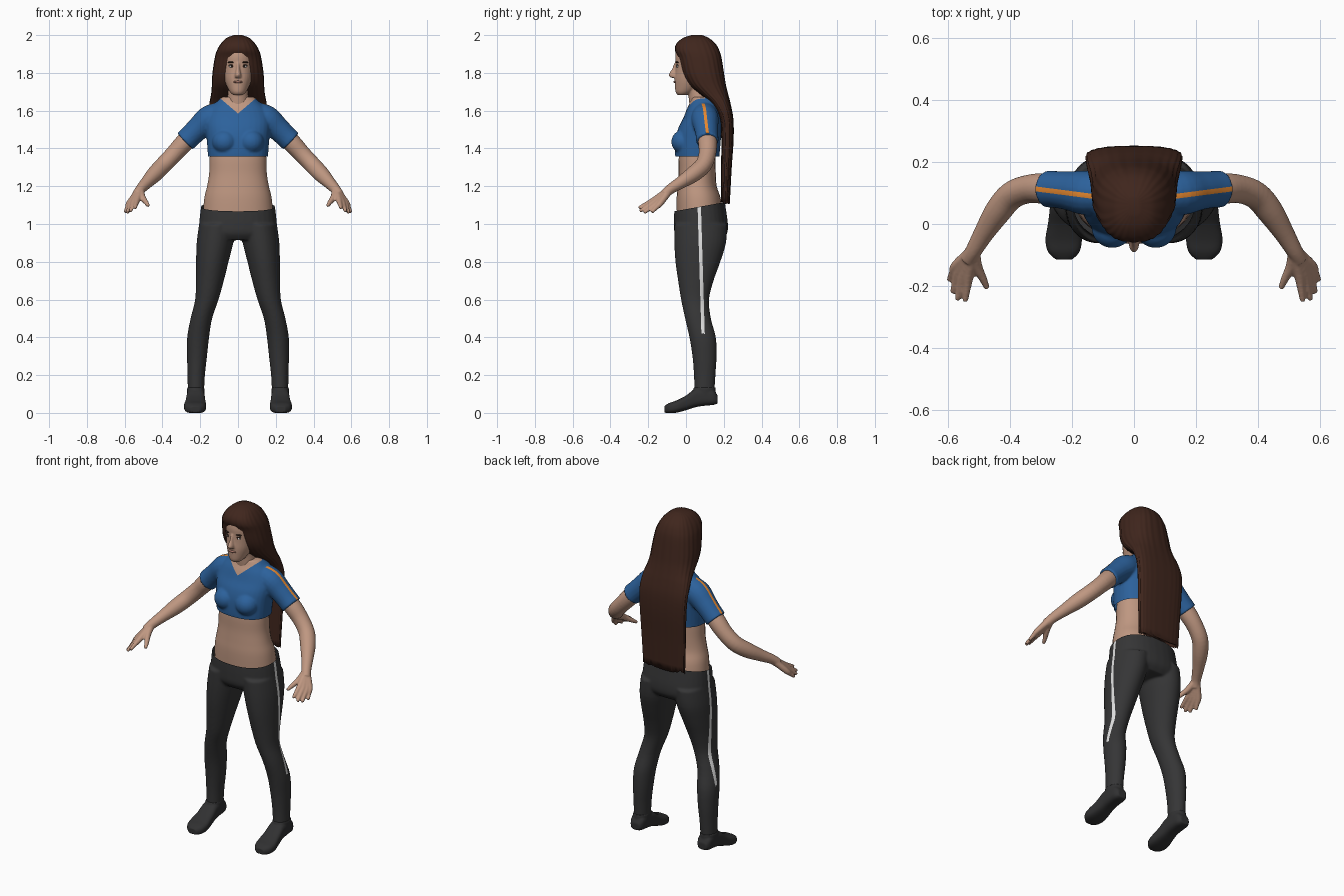
import bpy, bmesh, math, random
from mathutils import Vector, Matrix

random.seed(4)
cube = bpy.data.objects.get("Cube")
if cube:
    bpy.data.objects.remove(cube, do_unlink=True)


def material(name, *rgb):
    m = bpy.data.materials.new(name)
    m.use_nodes = True
    m.diffuse_color = (*rgb, 1)
    node = next(n for n in m.node_tree.nodes if n.type == 'BSDF_PRINCIPLED')
    node.inputs["Base Color"].default_value = (*rgb, 1)
    return m


SKIN = material("skin", .52, .31, .22)
HAIR = material("brown_hair", .05, .019, .012)
BLUE = material("blue_cloth", .025, .12, .33)
ORANGE = material("orange_trim", .8, .25, .03)
PANTS = material("charcoal_cloth", .036, .036, .037)
WHITE = material("white_trim", .75, .75, .75)
SHOE = material("shoe_black", .03, .03, .031)
LIPS = material("lips", .36, .17, .13)
DARK = material("dark_brow", .03, .015, .01)


def spline(rows, sub=4):
    """Smoothly interpolate rows of numbers."""
    out = []
    for i in range(len(rows) - 1):
        a, b, c, d = (rows[max(i - 1, 0)], rows[i], rows[i + 1],
                      rows[min(i + 2, len(rows) - 1)])
        for k in range(sub):
            t = k / sub
            out.append([q + .5 * t * (r - p + t * (2 * p - 5 * q + 4 * r - s
                        + t * (3 * (q - r) + s - p))) for p, q, r, s in zip(a, b, c, d)])
    return out + [list(rows[-1])]


def loft(bm, frames, n=32, power=2, ripple=0):
    """Skin superellipse rings given as (centre, u, v)."""
    rings = []
    for c, u, v in frames:
        ring = []
        for i in range(n):
            a = 2 * math.pi * (i + .5) / n
            ca, sa = math.cos(a), math.sin(a)
            e = 2 / power
            k = 1 + ripple * math.cos(a * n / 4)
            ring.append(bm.verts.new(c + u * k * math.copysign(abs(ca) ** e, ca)
                                     + v * k * math.copysign(abs(sa) ** e, sa)))
        rings.append(ring)
    for r, s in zip(rings, rings[1:]):
        for i in range(n):
            j = (i + 1) % n
            bm.faces.new((r[i], r[j], s[j], s[i]))
    bm.faces.new(rings[0][::-1])
    bm.faces.new(rings[-1])


def stack(bm, rows, side=1, **kw):
    """Horizontal rings: z, centre x, half width, front y, back y."""
    loft(bm, [(Vector((side * x, (f + b) / 2, z)), Vector((w, 0, 0)),
               Vector((0, (b - f) / 2, 0))) for z, x, w, f, b in spline(rows)], **kw)


def tube(bm, rows, side=1, n=20):
    """Round limb along a path: x, y, z, radius."""
    pts = spline(rows)
    pos = [Vector((side * p[0], p[1], p[2])) for p in pts]
    frames = []
    for i, p in enumerate(pts):
        t = (pos[min(i + 1, len(pos) - 1)] - pos[max(i - 1, 0)]).normalized()
        u = t.cross(Vector((0, 0, 1))).normalized()
        frames.append((pos[i], u * p[3], t.cross(u) * p[3]))
    loft(bm, frames, n=n)


def ball(bm, centre, scale):
    bmesh.ops.create_uvsphere(bm, u_segments=20, v_segments=12, radius=1,
                              matrix=Matrix.Translation(centre) @ Matrix.Diagonal((*scale, 1)))


def cut(bm, co, no, **kw):
    bmesh.ops.bisect_plane(bm, geom=bm.verts[:] + bm.edges[:] + bm.faces[:], dist=1e-5,
                           plane_co=co, plane_no=no, **kw)


def finish(name, bm, mats, voxel=0, smooth=3, cuts=None, rule=None):
    """Make the object; optionally fuse its parts, then cut and colour it."""
    bmesh.ops.recalc_face_normals(bm, faces=bm.faces[:])
    me = bpy.data.meshes.new(name)
    bm.to_mesh(me)
    bm.free()
    ob = bpy.data.objects.new(name, me)
    bpy.context.scene.collection.objects.link(ob)
    if voxel:
        mod = ob.modifiers.new("fuse", 'REMESH')
        mod.mode = 'VOXEL'
        mod.voxel_size = voxel
        mod = ob.modifiers.new("soften", 'SMOOTH')
        mod.factor = .5
        mod.iterations = smooth
        dg = bpy.context.evaluated_depsgraph_get()
        me = bpy.data.meshes.new_from_object(ob.evaluated_get(dg))
        ob.modifiers.clear()
        ob.data = me
    if cuts:
        b = bmesh.new()
        b.from_mesh(me)
        for co, no, kw in cuts:
            cut(b, co, no, **kw)
        b.to_mesh(me)
        b.free()
    me.materials.clear()
    for m in mats:
        me.materials.append(m)
    for p in me.polygons:
        p.use_smooth = True
        p.material_index = rule(p.center, p.normal) if rule else 0
    return ob


# Bare midriff
bm = bmesh.new()
stack(bm, [(1.46, 0, .14, -.02, .15), (1.36, 0, .15, -.038, .155), (1.27, 0, .153, -.04, .158),
           (1.2, 0, .164, -.045, .163), (1.13, 0, .18, -.05, .185), (1.0, 0, .19, -.048, .2)], power=2.2)
finish("midriff", bm, [SKIN])

# Cropped shirt with sleeves, V neck and shoulder trim
bm = bmesh.new()
stack(bm, [(1.33, 0, .157, -.052, .175), (1.37, 0, .16, -.058, .178), (1.45, 0, .166, -.055, .185),
           (1.51, 0, .172, -.04, .188), (1.56, 0, .172, -.015, .188), (1.61, 0, .15, .005, .182),
           (1.645, 0, .115, .022, .17), (1.672, 0, .085, .03, .15)], power=2.3)
for s in (1, -1):
    tube(bm, [(.06, .1, 1.6, .055), (.145, .1, 1.56, .072), (.205, .107, 1.51, .064),
              (.245, .111, 1.472, .06), (.28, .113, 1.438, .06)], s)
    ball(bm, (s * .07, -.01, 1.435), (.068, .068, .065))


def shirt_rule(c, n):
    if c.y < .1 and c.z > 1.585 + abs(c.x) * .85:
        return 1
    if n.z > .1 and abs(c.x) > .13 and abs(c.y - .13 * abs(c.x) - .072) < .008:
        return 2
    return 0


cuts = [((0, 0, 1.357), (0, 0, 1), {"clear_inner": True})]
for s in (1, -1):
    cuts.append(((0, 0, 1.585), (-.85 * s, 0, 1), {}))
    cuts += [((0, .072 + w, 0), (-.13 * s, 1, 0), {}) for w in (-.008, .008)]
finish("shirt", bm, [BLUE, SKIN, ORANGE], .0065, 4, cuts, shirt_rule)

# Arms and hands
bm = bmesh.new()
wrist = (.517, -.085, 1.183)
for s in (1, -1):
    tube(bm, [(.2, .108, 1.515, .045), (.28, .114, 1.435, .05), (.34, .113, 1.37, .046),
              (.395, .092, 1.312, .045), (.44, .04, 1.265, .043), (.485, -.03, 1.218, .033),
              (*wrist, .027), (.535, -.115, 1.155, .026)], s)
    for knuckle, tip in [((.534, -.168, 1.127), (.545, -.25, 1.085)),
                         ((.55, -.163, 1.118), (.57, -.245, 1.068)),
                         ((.564, -.15, 1.112), (.586, -.222, 1.06)),
                         ((.574, -.134, 1.112), (.597, -.182, 1.062))]:
        k, t = Vector(knuckle), Vector(tip)
        tube(bm, [(*wrist, .021), (*k, .017), (*k.lerp(t, .5), .0125), (*t, .009)], s, 12)
    tube(bm, [(*wrist, .02), (.508, -.135, 1.145, .018), (.487, -.178, 1.115, .013),
              (.474, -.208, 1.096, .009)], s, 12)
finish("arms", bm, [SKIN], .005, 3)

# Trousers with side stripes and a sloped waistband
bm = bmesh.new()
stack(bm, [(1.15, 0, .186, -.055, .2), (1.07, 0, .199, -.062, .213), (1.0, 0, .206, -.064, .222),
           (.95, 0, .208, -.06, .218), (.915, 0, .19, -.035, .19)], power=2.3)
for s in (1, -1):
    stack(bm, [(1.0, .108, .098, -.062, .218), (.9, .122, .097, -.062, .212), (.8, .136, .086, -.056, .182),
               (.7, .149, .074, -.042, .146), (.6, .165, .062, -.026, .122), (.5, .194, .057, -.005, .132),
               (.4, .211, .058, .018, .158), (.3, .217, .053, .034, .162), (.2, .221, .046, .042, .156),
               (.1, .223, .043, .045, .15)], s)
cuts = [((0, .075, 1.092), (0, -.18, 1), {"clear_outer": True})]
cuts += [((0, .103 + w, 0), (0, 1, .03), {}) for w in (-.009, .009)]
finish("trousers", bm, [PANTS, WHITE], .007, 5, cuts,
       lambda c, n: int(c.x * n.x > 0 and abs(n.x) > .5 and c.z > .42
                        and abs(c.y + .03 * c.z - .103) < .009))

# Shoes with raised heels
bm = bmesh.new()
for s in (1, -1):
    foot = spline([(.168, .224, .028, .05, .09), (.145, .224, .042, .042, .122), (.1, .224, .046, .038, .135),
                   (.05, .224, .048, .03, .128), (0, .225, .053, .014, .092), (-.05, .227, .059, .001, .066),
                   (-.09, .227, .051, -.002, .052), (-.115, .226, .026, .002, .036)])
    loft(bm, [(Vector((s * x, y, (b + t) / 2)), Vector((w, 0, 0)), Vector((0, 0, (t - b) / 2)))
              for y, x, w, b, t in foot], power=3)
    stack(bm, [(.06, .224, .044, .04, .156), (.1, .224, .046, .038, .158), (.135, .224, .046, .04, .156)], s)
finish("shoes", bm, [SHOE], .005, 2)

# Head, neck and nose
bm = bmesh.new()
stack(bm, [(1.682, 0, .024, -.042, 0), (1.698, 0, .042, -.055, .04), (1.735, 0, .062, -.059, .09),
           (1.77, 0, .074, -.06, .115), (1.81, 0, .081, -.057, .13), (1.85, 0, .083, -.056, .13),
           (1.89, 0, .081, -.057, .13), (1.93, 0, .07, -.046, .115), (1.965, 0, .045, -.01, .09)])
stack(bm, [(1.58, 0, .07, .025, .15), (1.66, 0, .057, .015, .13), (1.72, 0, .052, .01, .12),
           (1.78, 0, .05, .01, .12)])
stack(bm, [(1.855, 0, .009, -.061, -.03), (1.82, 0, .011, -.075, -.03), (1.79, 0, .017, -.092, -.03),
           (1.774, 0, .016, -.08, -.03)], n=16)
finish("head", bm, [SKIN], .0045, 3)

# Face details
lips, eyes, irises, brows = (bmesh.new() for _ in range(4))
ball(lips, (0, -.056, 1.752), (.025, .011, .007))
for s in (1, -1):
    ball(eyes, (s * .033, -.045, 1.834), (.014, .006, .006))
    ball(irises, (s * .032, -.047, 1.834), (.006, .006, .006))
    ball(irises, (s * .033, -.045, 1.841), (.017, .007, .003))
    ball(brows, (s * .035, -.046, 1.856), (.021, .008, .0045))
for name, part, mat in [("lips", lips, LIPS), ("eyes", eyes, WHITE),
                        ("irises_and_lashes", irises, DARK), ("eyebrows", brows, DARK)]:
    finish(name, part, [mat])

# Long straight hair with ragged ends
bm = bmesh.new()
stack(bm, [(2.0, 0, .02, .03, .085), (1.985, 0, .06, -.015, .12), (1.955, 0, .09, -.05, .155),
           (1.92, 0, .11, -.058, .175), (1.88, 0, .122, -.042, .187), (1.8, 0, .134, -.022, .2),
           (1.74, 0, .137, .012, .21), (1.69, 0, .141, .07, .222), (1.64, 0, .15, .13, .235),
           (1.56, 0, .155, .178, .25), (1.45, 0, .151, .187, .252), (1.3, 0, .145, .186, .242),
           (1.115, 0, .137, .185, .232)], n=96, power=2.5, ripple=.012)
for v in bm.verts:
    if v.co.z < 1.13:
        v.co.z += random.uniform(-.012, .012)
finish("hair", bm, [HAIR])
